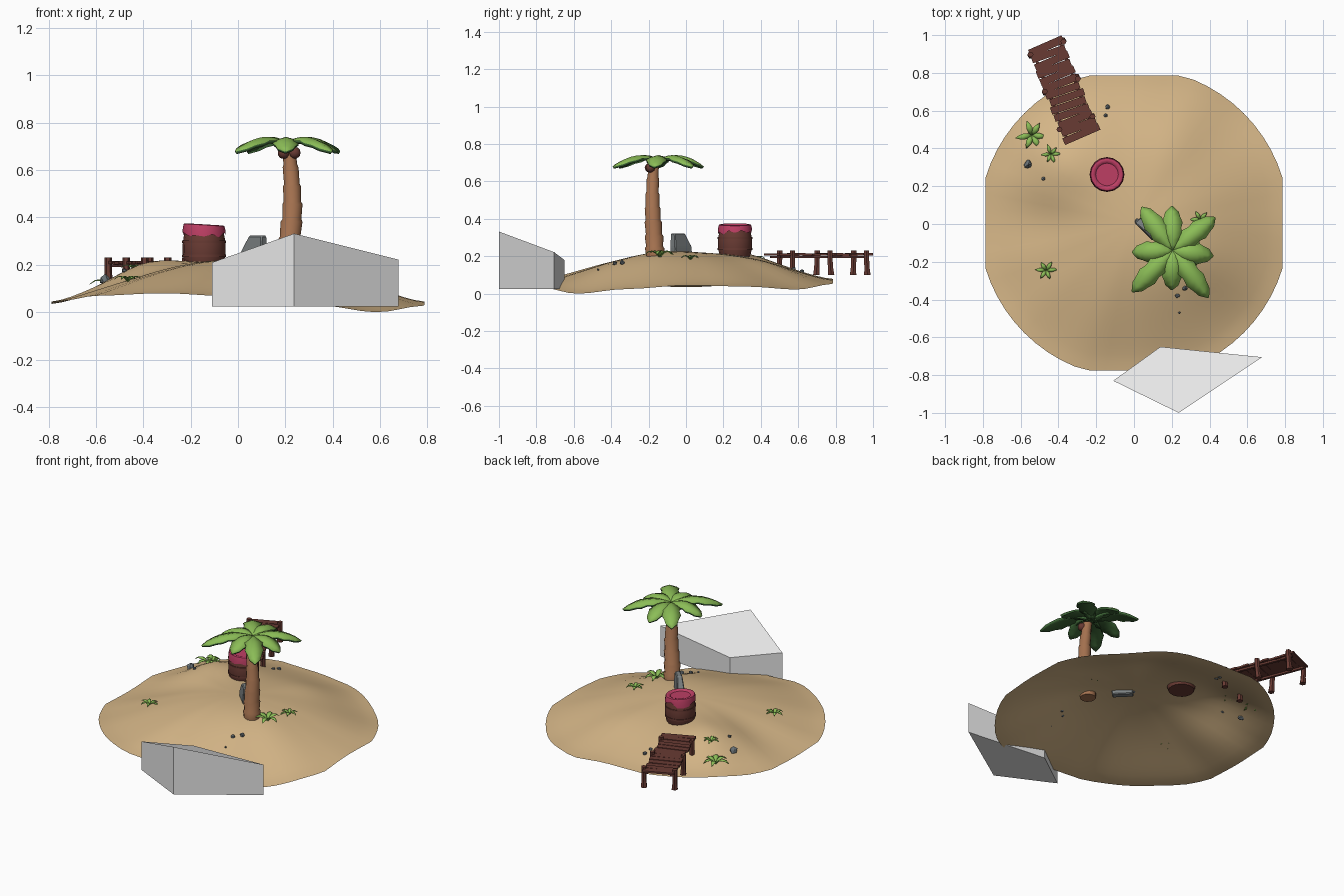
import bpy, bmesh, math, random
from mathutils import Vector, Matrix

random.seed(4)
cube = bpy.data.objects.get("Cube")
if cube:
    bpy.data.objects.remove(cube)


def material(name, colour):
    m = bpy.data.materials.new(name)
    m.use_nodes = True
    m.diffuse_color = (*colour, 1)
    bsdf = next(n for n in m.node_tree.nodes if n.type == 'BSDF_PRINCIPLED')
    bsdf.inputs["Base Color"].default_value = (*colour, 1)
    return m


SAND = material("sand", (.67, .47, .245))
GREY = material("pale grey", (.8, .8, .8))
BARK = material("palm bark", (.38, .17, .08))
WOOD = material("dark red wood", (.14, .043, .033))
PINK = material("pink cloth", (.52, .05, .13))
LEAF = material("leaf green", (.26, .51, .095))
DARK = material("deep leaf green", (.05, .14, .04))
STONE = material("dark stone", (.14, .165, .18))
SLAB = material("light stone", (.2, .22, .225))


def finish(name, bm, mats, angle=None, recalc=True):
    """Turn a bmesh into a named object, optionally smooth shaded."""
    if recalc:
        bmesh.ops.recalc_face_normals(bm, faces=bm.faces)
    me = bpy.data.meshes.new(name)
    bm.to_mesh(me)
    bm.free()
    for m in mats:
        me.materials.append(m)
    ob = bpy.data.objects.new(name, me)
    bpy.context.collection.objects.link(ob)
    if angle:
        bpy.ops.object.select_all(action='DESELECT')
        ob.select_set(True)
        bpy.context.view_layer.objects.active = ob
        bpy.ops.object.shade_smooth_by_angle(angle=math.radians(angle))
    return ob


def loft(bm, rings, caps=(True, True)):
    """Join equal rings of points with quads."""
    loops = [[bm.verts.new(p) for p in ring] for ring in rings]
    n = len(loops[0])
    for a, b in zip(loops, loops[1:]):
        for i in range(n):
            j = (i + 1) % n
            bm.faces.new((a[i], a[j], b[j], b[i]))
    if caps[0]:
        bm.faces.new(loops[0][::-1])
    if caps[1]:
        bm.faces.new(loops[-1])


def ring(x, y, z, r, n=16, slope=0):
    pts = []
    for i in range(n):
        dx, dy = r * math.cos(math.tau * i / n), r * math.sin(math.tau * i / n)
        pts.append((x + dx, y + dy, z - slope * dx))
    return pts


def box(bm, centre, size, rot):
    bmesh.ops.create_cube(bm, size=1, matrix=Matrix.Translation(centre) @ rot
                          @ Matrix.Diagonal((*size, 1)))


# Island: a single curved sheet, with a rim height that varies around it
RIM = [.045, .038, .022, .05, .075, .08, .07, .047, .035, .045, .07, .08, .065, .032, 0, .025]
BUMPS = [(-.42, .33, .073, .16), (.18, -.14, .015, .2), (.3, -.25, .012, .14),
         (-.5, .02, -.015, .14), (.22, .42, .02, .14)]


def rim_radius(a):
    return min(.822, .787 / max(abs(math.cos(a)), .01), .78 / max(abs(math.sin(a)), .01))


def ground(x, y):
    a = math.atan2(y, x) % math.tau
    k = a / math.tau * 16
    i = int(k + 1e-6)
    f = max(k - i, 0)
    f = f * f * (3 - 2 * f)
    edge = RIM[i % 16] * (1 - f) + RIM[(i + 1) % 16] * f
    t = min(math.hypot(x, y) / rim_radius(a), 1)
    z = edge + (.215 - edge) * (1 - t ** 2.2) ** 1.5
    for bx, by, h, s in BUMPS:
        z += h * math.exp(-((x - bx) ** 2 + (y - by) ** 2) / (2 * s * s)) * (1 - t ** 4)
    return z


bm = bmesh.new()
rings = []
for k in range(1, 19):
    row = []
    for i in range(64):
        a = math.tau * i / 64
        r = rim_radius(a) * k / 18
        x, y = r * math.cos(a), r * math.sin(a)
        row.append((x, y + .005, ground(x, y)))
    rings.append(row)
loft(bm, rings[::-1], (False, True))
for f in bm.faces:
    f.smooth = True
finish("island_sand", bm, [SAND])

# Large slanted block at the front
bm = bmesh.new()
top = [(-.11, -.83, .21), (.237, -1, .332), (.677, -.705, .222), (.14, -.65, .18)]
loft(bm, [[(x, y, .025) for x, y, z in top], top])
finish("slanted_block", bm, [GREY])

# Palm trunk: stacked, slightly flaring segments along a gentle curve
spine = [(.215, -.165, .19, .05), (.218, -.17, .3, .047), (.231, -.178, .43, .041),
         (.227, -.18, .56, .034), (.213, -.172, .71, .026)]


def trunk_at(t):
    k = min(int(t * 4), 3)
    return Vector(spine[k]).lerp(Vector(spine[k + 1]), t * 4 - k)


bm = bmesh.new()
rings = []
for k in range(7):
    for t, flare in ((k / 7, .94), ((k + .85) / 7, 1.07)):
        x, y, z, r = trunk_at(t)
        rings.append(ring(x, y, z, r * flare, 12))
loft(bm, rings)
finish("palm_trunk", bm, [BARK], 40)

# Coconuts
for i, (x, y) in enumerate([(.193, -.195), (.239, -.19)]):
    bm = bmesh.new()
    bmesh.ops.create_icosphere(bm, subdivisions=2, radius=.026,
                               matrix=Matrix.Translation((x, y, .673)))
    finish(f"coconut_{i + 1}", bm, [WOOD], 60)


def blade(bm, base, angle, length, widths, rise, fall, fold):
    """Arched leaf with a raised midrib."""
    d = Vector((math.cos(angle), math.sin(angle), 0))
    s = Vector((-d.y, d.x, 0))
    rows = []
    for i, w in enumerate(widths):
        t = i / (len(widths) - 1)
        mid = Vector(base) + d * length * t + Vector((0, 0, rise * t - fall * t * t))
        drop = Vector((0, 0, -w * fold))
        rows.append([bm.verts.new(p) for p in (mid + s * w + drop, mid, mid - s * w + drop)])
    for a, b in zip(rows, rows[1:]):
        for j in (0, 1):
            bm.faces.new((a[j], a[j + 1], b[j + 1], b[j]))


def foliage(name, bm, mats, thickness):
    ob = finish(name, bm, mats, 60, recalc=False)
    mod = ob.modifiers.new("thickness", 'SOLIDIFY')
    mod.thickness = thickness
    mod.offset = -1
    mod.material_offset = mod.material_offset_rim = len(mats) - 1


# Palm crown: one blade towards each tip, dark underneath
bm = bmesh.new()
tips = [(.04, .09), (.2, .095), (.43, .035), (.42, -.17), (.395, -.39), (.2, -.35), (-.01, -.36), (-.01, -.15)]
for x, y in tips:
    dx, dy = x - .205, y + .14
    blade(bm, (.205, -.14, .718), math.atan2(dy, dx), math.hypot(dx, dy),
          [.022, .03, .04, .054, .047, .056, .044, .035, .004], .12, .158, .3)
foliage("palm_leaves", bm, [LEAF, DARK], .013)

# Small ground plants
plants = [(-.54, .47, .085), (-.44, .37, .052), (-.465, -.245, .058), (.35, .025, .055), (.31, -.14, .085)]
for k, (x, y, size) in enumerate(plants):
    bm = bmesh.new()
    for i in range(6):
        blade(bm, (x, y, ground(x, y) + .002), math.tau * i / 6 + k + random.uniform(-.2, .2),
              size * random.uniform(.85, 1.1), [size * w for w in (.08, .16, .19, .13, .01)],
              size * 1.4, size * 1.25, .25)
    foliage(f"plant_{k + 1}", bm, [LEAF], .002)

# Barrel with hoops and a pink cloth cover
bx, by = -.143, .262
bm = bmesh.new()
loft(bm, [ring(bx, by, z, r) for z, r in
          [(.185, .076), (.215, .085), (.25, .091), (.285, .091), (.32, .086), (.355, .078)]])
finish("barrel", bm, [WOOD], 25)
for name, z, r in (("lower", .238, .0925), ("upper", .298, .0925)):
    bm = bmesh.new()
    loft(bm, [ring(bx, by, z - .005, r), ring(bx, by, z + .005, r)])
    finish(f"barrel_{name}_hoop", bm, [WOOD], 30)
bm = bmesh.new()
hem = [(x, y, z + random.uniform(-.016, .016)) for x, y, z in ring(bx, by, .33, .091)]
loft(bm, [hem] + [ring(bx, by, z, r, slope=.06) for z, r in
                  [(.352, .09), (.368, .086), (.371, .078), (.367, .066), (.361, .06)]],
     (False, True))
finish("barrel_cloth", bm, [PINK], 40)

# Dock: uneven planks across two rails, with three pairs of posts
turn = Matrix.Rotation(math.radians(21.2), 4, 'Z')
place = Matrix.Translation((-.28, .465, 0)) @ turn
bm = bmesh.new()
COUNT = 13
for i in range(COUNT):
    s = .01 + .5 * i / (COUNT - 1)
    tilt = turn @ Matrix.Rotation(random.uniform(-.05, .05), 4, 'Z')
    box(bm, place @ Vector((random.uniform(-.006, .006), s, .208 + random.uniform(-.003, .003))),
        (random.uniform(.185, .205), random.uniform(.038, .043), .012), tilt)
finish("dock_planks", bm, [WOOD])
bm = bmesh.new()
for side in (-1, 1):
    box(bm, place @ Vector((side * .075, .265, .196)), (.016, .5, .012), turn)
finish("dock_rails", bm, [WOOD])
bm = bmesh.new()
for side in (-1, 1):
    for s in (.075, .29, .5):
        p = place @ Vector((side * .094, s, 0))
        lean = random.uniform(-.008, .008)
        loft(bm, [ring(p.x + lean * k, p.y - lean * k, z, r, 6) for k, z, r in
                  [(1, .1, .02), (.5, .14, .016), (0, .19, .016), (0, .23, .016)]])
finish("dock_posts", bm, [WOOD])

# Scattered stones
stones = [(-.14, .62, .013), (-.15, .575, .011), (-.56, .315, .024), (-.48, .24, .011),
          (.02, .015, .016), (.27, -.34, .015), (.23, -.38, .013), (.24, -.47, .007)]
for k, (x, y, r) in enumerate(stones):
    bm = bmesh.new()
    bmesh.ops.create_icosphere(bm, subdivisions=1, radius=r)
    for v in bm.verts:
        v.co = v.co * random.uniform(.8, 1.15) + Vector((x, y, ground(x, y) + r * .4))
    finish(f"stone_{k + 1}", bm, [STONE])

# Upright slab beside the palm: taller at its front end
bm = bmesh.new()
along, across = Vector((.707, -.707, 0)), Vector((.707, .707, 0))
rings = []
for start, end, half, z in ((-.07, .055, .022, .2), (-.068, .06, .022, .25), (-.02, .058, .016, .323)):
    rings.append([Vector((.07, -.03, z)) + along * u + across * v
                  for u, v in ((start, -half), (end, -half), (end, half), (start, half))])
loft(bm, rings)
bmesh.ops.bevel(bm, geom=bm.edges[:], offset=.005, segments=1, affect='EDGES')
finish("standing_slab", bm, [SLAB])
